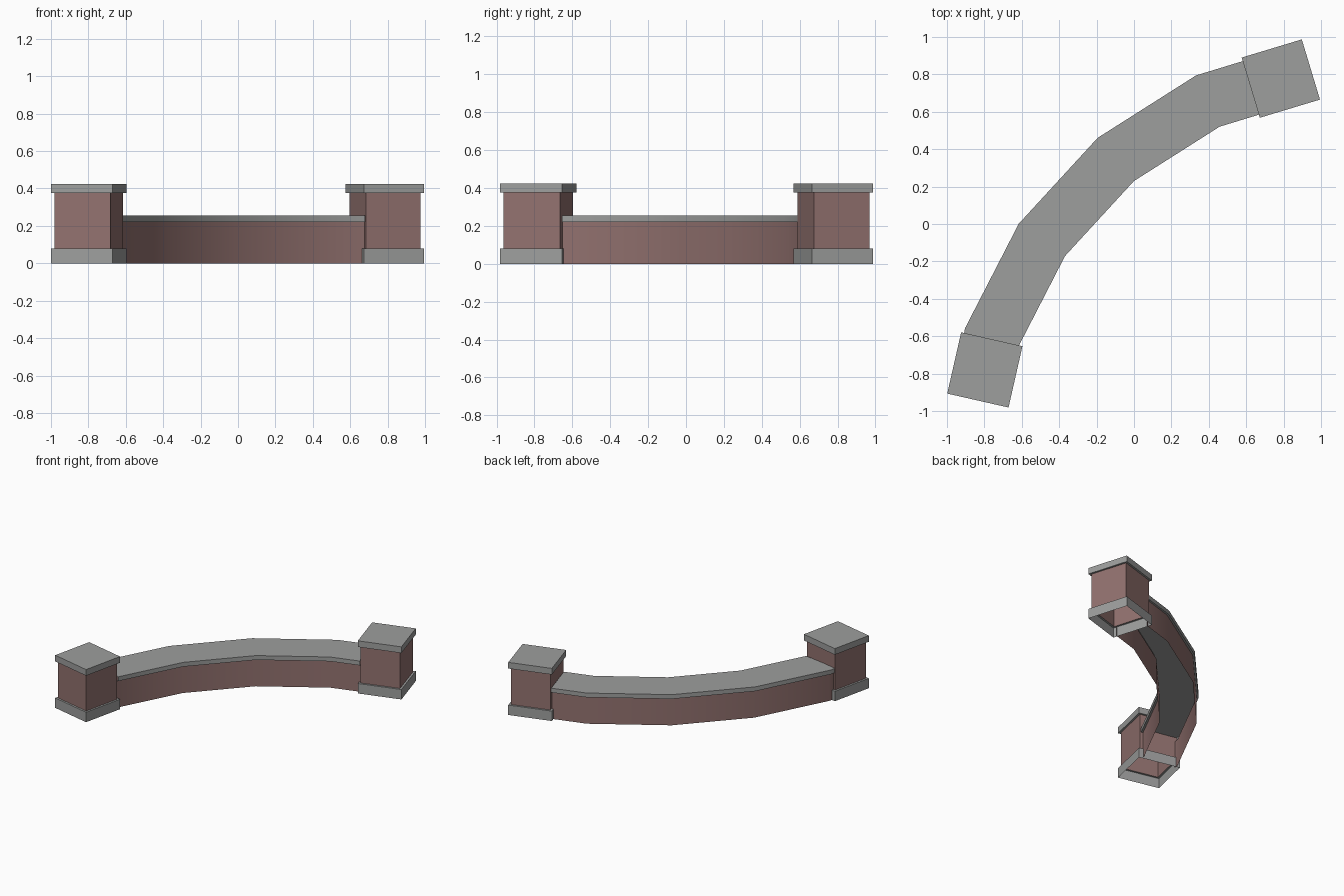
import bpy, bmesh, math
from mathutils import Vector

if "Cube" in bpy.data.objects:
    bpy.data.objects.remove(bpy.data.objects["Cube"])


def material(name, rgb):
    m = bpy.data.materials.new(name)
    m.diffuse_color = (*rgb, 1)
    m.use_nodes = True
    m.node_tree.nodes["Principled BSDF"].inputs["Base Color"].default_value = m.diffuse_color
    return m


BRICK = material("dusty red brick", (0.29, 0.168, 0.16))
STONE = material("grey stone", (0.34, 0.345, 0.34))


def finish(bm, name, mat):
    bmesh.ops.remove_doubles(bm, verts=bm.verts, dist=1e-5)
    me = bpy.data.meshes.new(name)
    bm.to_mesh(me)
    bm.free()
    me.materials.append(mat)
    ob = bpy.data.objects.new(name, me)
    bpy.context.collection.objects.link(ob)
    bpy.context.view_layer.objects.active = ob
    ob.select_set(True)
    bpy.ops.object.shade_smooth_by_angle(angle=math.radians(30))
    ob.select_set(False)
    return ob


def square_shell(name, mat, rings, close_top=False):
    """Stack of square rings (half width, z), open below."""
    bm = bmesh.new()
    loops = [[bm.verts.new((sx * h, sy * h, z))
              for sx, sy in ((-1, -1), (1, -1), (1, 1), (-1, 1))]
             for h, z in rings]
    for a, b in zip(loops, loops[1:]):
        for i in range(4):
            j = (i + 1) % 4
            bm.faces.new((a[i], a[j], b[j], b[i]))
    if close_top:
        bm.faces.new(loops[-1])
    return finish(bm, name, mat)


def sweep(name, mat, path, profile):
    """Mitred sweep of (side offset, z) points; positive side is left of travel."""
    bm = bmesh.new()
    pts = [Vector(p) for p in path]
    dirs = [(b - a).normalized() for a, b in zip(pts, pts[1:])]
    rows = []
    for i, p in enumerate(pts):
        d0, d1 = dirs[max(i - 1, 0)], dirs[min(i, len(dirs) - 1)]
        t = (d0 + d1).normalized()
        n = Vector((-t.y, t.x)) / t.dot(d0)
        rows.append([bm.verts.new((p.x + n.x * o, p.y + n.y * o, z))
                     for o, z in profile])
    for a, b in zip(rows, rows[1:]):
        for i in range(len(profile) - 1):
            bm.faces.new((a[i], a[i + 1], b[i + 1], b[i]))
    return finish(bm, name, mat)


# End pillars: hollow base, brick shaft and capstone
W, S = 0.168, 0.1525
for side, (x, y), ang in (("left", (-0.7975, -0.78), -12.8),
                          ("right", (0.785, 0.7775), 16.8)):
    parts = [
        square_shell(side + "_pillar_base", STONE, [(W, 0), (W, 0.08), (S, 0.08)]),
        square_shell(side + "_pillar_shaft", BRICK, [(S, 0.08), (S, 0.375)]),
        square_shell(side + "_pillar_cap", STONE,
                     [(S, 0.375), (W, 0.375), (W, 0.425)], True),
    ]
    for ob in parts:
        ob.location = (x, y, 0)
        ob.rotation_euler.z = math.radians(ang)

# Curved wall between the pillars, with an overhanging coping
path = [(-0.764, -0.629), (-0.760, -0.605), (-0.4925, -0.085),
        (-0.0975, 0.345), (0.395, 0.6575), (0.636, 0.731)]
C, B = 0.1495, 0.134
sweep("wall_outer_face", BRICK, path, [(B, 0.22), (B, 0)][::-1])
sweep("wall_inner_face", BRICK, path, [(-B, 0.22), (-B, 0)])
sweep("wall_coping", STONE, path,
      [(B, 0.22), (C, 0.22), (C, 0.255), (-C, 0.255), (-C, 0.22), (-B, 0.22)])

# Make wall normals point outward
for name, test in (("wall_outer_face", Vector((-1, 1, 0))),
                   ("wall_inner_face", Vector((1, -1, 0))),
                   ("wall_coping", Vector((0, 0, 1)))):
    me = bpy.data.objects[name].data
    if sum(p.area * p.normal.dot(test) for p in me.polygons) < 0:
        me.flip_normals()
